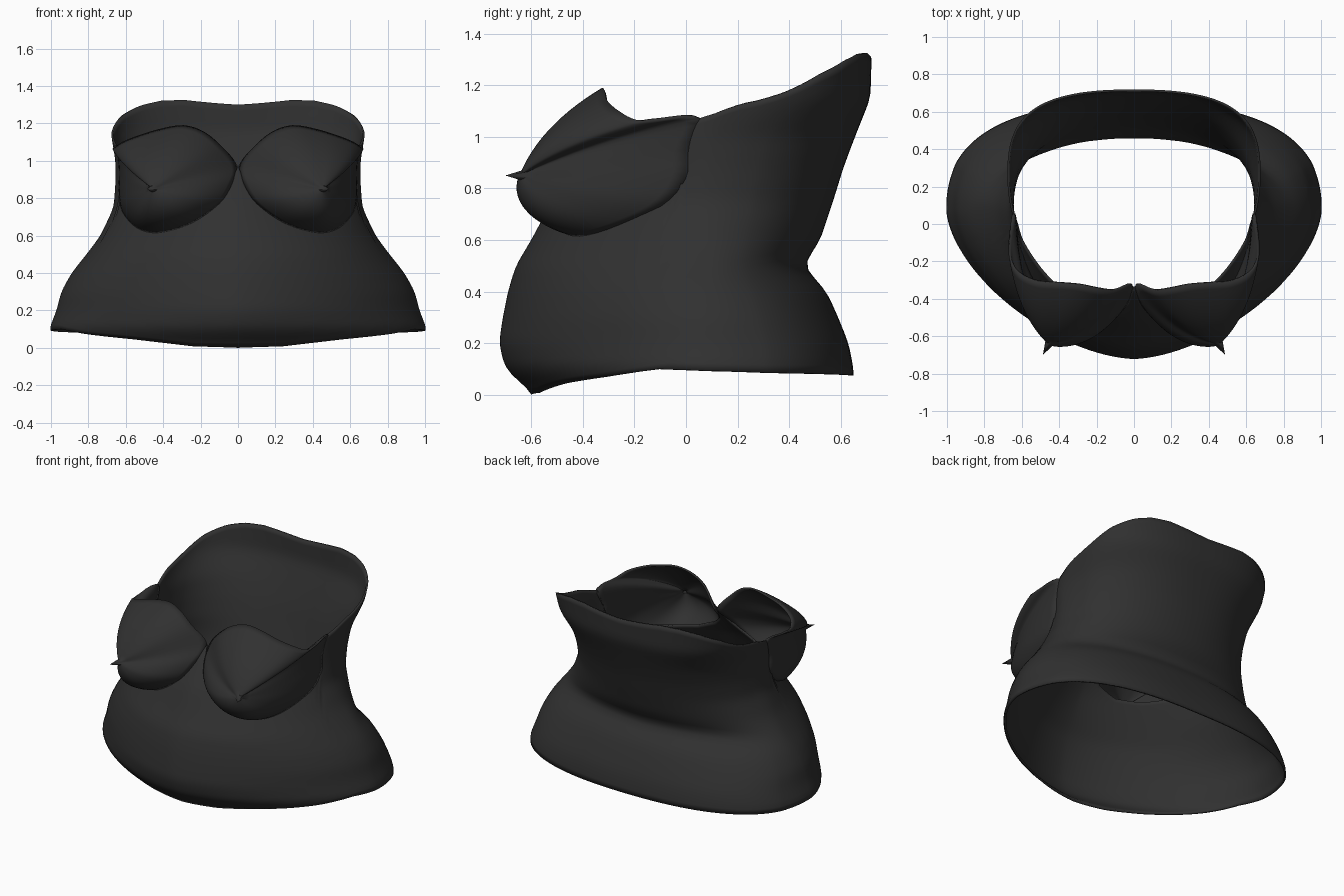
import bpy
from math import sin, cos, asin, pi, radians
from mathutils import Vector

cube = bpy.data.objects.get("Cube")
if cube:
    bpy.data.objects.remove(cube, do_unlink=True)

fabric = bpy.data.materials.new("charcoal fabric")
fabric.use_nodes = True
fabric.diffuse_color = (0.03, 0.03, 0.03, 1)
fabric.node_tree.nodes["Principled BSDF"].inputs["Base Color"].default_value = fabric.diffuse_color

# Body profile: height, half width, front y, widest y, back y, front and back roundness
PROFILE = [
    (0.00, 0.98, -0.59, 0.08, 0.65, 1.2, 0.8),
    (0.10, 1.01, -0.70, 0.08, 0.65, 1.2, 0.8),
    (0.20, 0.97, -0.725, 0.08, 0.63, 1.2, 0.8),
    (0.30, 0.945, -0.71, 0.08, 0.59, 1.18, 0.85),
    (0.40, 0.89, -0.69, 0.08, 0.545, 1.15, 0.9),
    (0.50, 0.81, -0.66, 0.09, 0.455, 1.1, 1.0),
    (0.60, 0.735, -0.60, 0.09, 0.52, 1.1, 1.0),
    (0.75, 0.665, -0.52, 0.09, 0.57, 1.2, 0.95),
    (0.88, 0.655, -0.42, 0.09, 0.61, 1.2, 0.9),
    (1.00, 0.655, -0.32, 0.11, 0.655, 1.0, 0.85),
    (1.15, 0.68, -0.30, 0.25, 0.715, 0.85, 0.8),
    (1.33, 0.69, -0.30, 0.35, 0.72, 0.85, 0.8),
]


def linear(table, t):
    for a, b in zip(table, table[1:]):
        if t <= b[0]:
            k = max(0, (t - a[0]) / (b[0] - a[0]))
            return [p + (q - p) * k for p, q in zip(a, b)]
    return list(table[-1])


def section(z):
    # Average of nearby heights softens the corners of the profile
    samples = [linear(PROFILE, max(0, z + d)) for d in (-0.025, 0, 0.025)]
    return [sum(v) / 3 for v in zip(*samples)][1:]


def body_point(angle, z):
    w, front, middle, back, e_front, e_back = section(z)
    s, c = max(0, sin(angle)), cos(angle)
    if c > 0:
        return Vector((w * s ** e_front, middle - (middle - front) * c ** e_front, z))
    e = e_front + (e_back - e_front) * min(1, -c * 3)
    return Vector((w * s ** e, middle + (back - middle) * (-c) ** e_back, z))


def body_angle(x, z):
    w, e_front = section(z)[0], section(z)[4]
    return asin(min(1, x / w) ** (1 / e_front))


def add_part(name, verts, faces):
    mesh = bpy.data.meshes.new(name)
    mesh.from_pydata(verts, [], faces)
    mesh.materials.append(fabric)
    obj = bpy.data.objects.new(name, mesh)
    bpy.context.collection.objects.link(obj)
    mirror = obj.modifiers.new("mirror", "MIRROR")
    mirror.merge_threshold = 0.002
    shell = obj.modifiers.new("cloth thickness", "SOLIDIFY")
    shell.thickness = 0.012
    shell.offset = -1
    bpy.ops.object.select_all(action="DESELECT")
    obj.select_set(True)
    bpy.context.view_layer.objects.active = obj
    bpy.ops.object.shade_smooth_by_angle(angle=radians(50))


# Lower seam of the cup: x, z, and how far the body rises behind the cup
UNDERBUST = [(0.03, 0.88, 0.0), (0.10, 0.77, 0.04), (0.25, 0.665, 0.09),
             (0.42, 0.615, 0.13), (0.54, 0.64, 0.12), (0.62, 0.73, 0.06)]
SIDE_SEAM = radians(77)

# Body shell: rises from the hem to the underbust and the high back
top_edge = [(0, 0.98)] + [(body_angle(x, z), z + rise) for x, z, rise in UNDERBUST]
top_edge += [(radians(a), z) for a, z in [
    (73, 0.84), (76, 1.07), (82, 1.09), (90, 1.13), (101, 1.17), (117, 1.24),
    (135, 1.295), (148, 1.32), (160, 1.325), (180, 1.30)]]
hem_edge = [(radians(a), z) for a, z in [
    (0, 0.0), (18, 0.008), (38, 0.045), (55, 0.07), (72, 0.10), (110, 0.085), (180, 0.075)]]

COLS, ROWS = 90, 36
verts, faces = [], []
for i in range(COLS + 1):
    angle = pi * i / COLS
    low, high = linear(hem_edge, angle)[1], linear(top_edge, angle)[1]
    for j in range(ROWS + 1):
        verts.append(body_point(angle, low + (high - low) * j / ROWS))
for i in range(COLS):
    for j in range(ROWS):
        a = i * (ROWS + 1) + j
        b = a + ROWS + 1
        faces.append((a, b, b + 1, a + 1))
add_part("bodice_body", verts, faces)

# Cup outline: neckline first, then the side seam and the underbust
outline = [Vector(p) for p in [
    (0.008, -0.325, 0.98), (0.10, -0.355, 1.09), (0.19, -0.345, 1.16),
    (0.29, -0.325, 1.19), (0.40, -0.315, 1.175), (0.52, -0.305, 1.14),
    (0.62, -0.26, 1.10), (0.665, -0.19, 1.065), (0.67, -0.09, 1.065)]]
outline += [body_point(SIDE_SEAM, z) for z in (1.07, 0.95, 0.84)]
outline += [body_point(body_angle(x, z), z) for x, z, rise in reversed(UNDERBUST)]


def smooth_loop(points, steps):
    result, n = [], len(points)
    for i in range(n):
        p, q, r, s = (points[(i + k) % n] for k in (-1, 0, 1, 2))
        for k in range(steps):
            t = k / steps
            result.append(0.5 * (2 * q + (r - p) * t + (2 * p - 5 * q + 4 * r - s) * t * t
                                 + (3 * q - p - 3 * r + s) * t ** 3))
    return result


# Cup: bowed cone from the outline to a small pointed tip
apex, tip = Vector((0.455, -0.645, 0.85)), Vector((0.487, -0.70, 0.85))
core = Vector((0.36, -0.15, 0.90))
loop = smooth_loop(outline, 4)
N, RINGS = len(loop), 14
verts, faces = [], []
for j in range(RINGS):
    s = 0.95 * j / (RINGS - 1)
    for base in loop:
        middle = base.lerp(apex, 0.5)
        bow = 0.13 - 0.12 * max(0, base.z - 0.8)
        control = middle + (middle - core).normalized() * bow
        verts.append(base * (1 - s) ** 2 + control * 2 * s * (1 - s) + apex * s * s)
verts.append(tip)
for j in range(RINGS - 1):
    for i in range(N):
        k = (i + 1) % N
        faces.append((j * N + k, j * N + i, (j + 1) * N + i, (j + 1) * N + k))
last = (RINGS - 1) * N
faces += [(last + (i + 1) % N, last + i, last + N) for i in range(N)]
add_part("bust_cups", verts, faces)
